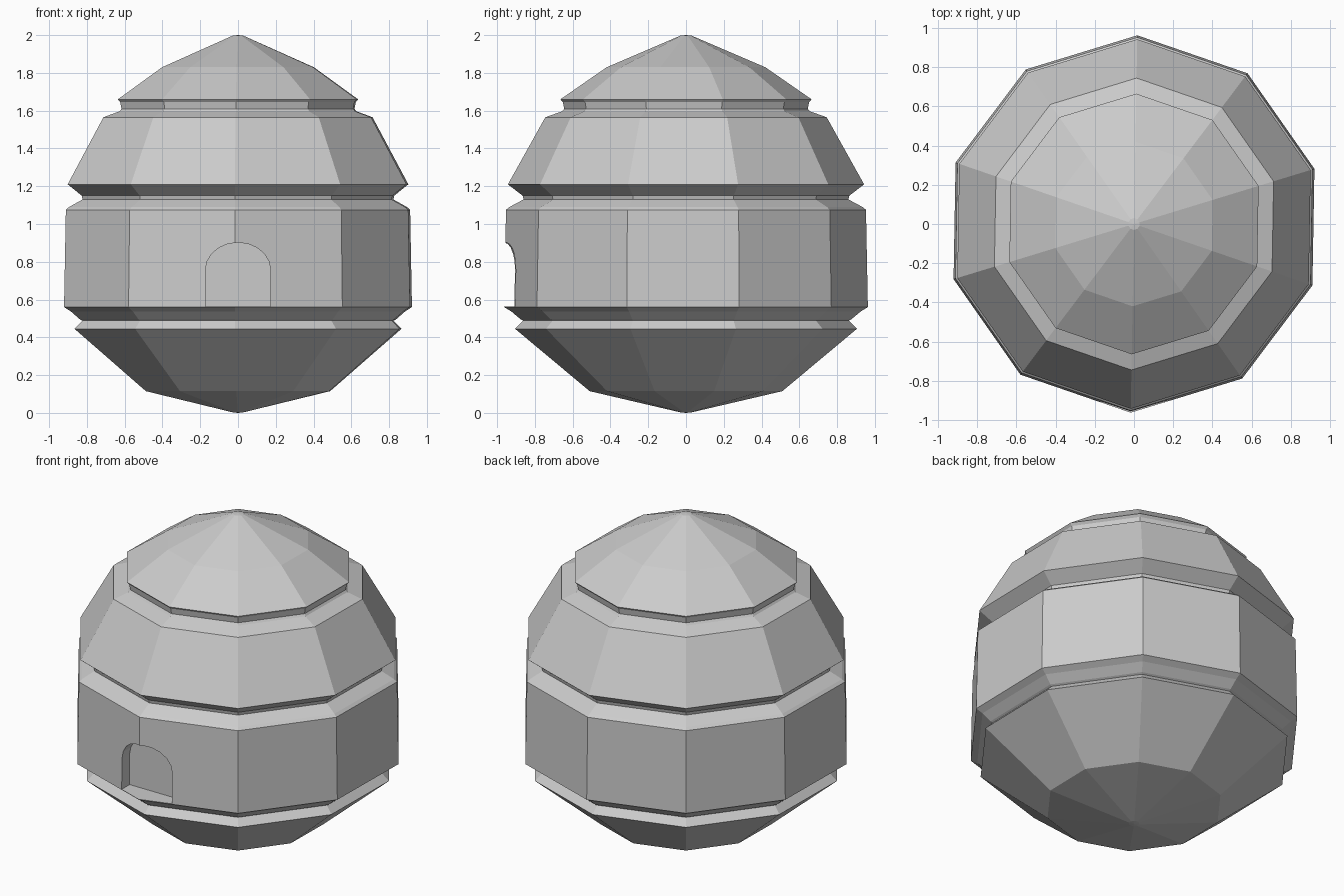
import bpy, bmesh
from math import sin, cos, pi, radians

if "Cube" in bpy.data.objects:
    bpy.data.objects.remove(bpy.data.objects["Cube"])

SIDES = 10
TWIST = radians(-1)


def finish(name, bm):
    bmesh.ops.recalc_face_normals(bm, faces=bm.faces)
    mesh = bpy.data.meshes.new(name)
    bm.to_mesh(mesh)
    bm.free()
    obj = bpy.data.objects.new(name, mesh)
    bpy.context.collection.objects.link(obj)
    return obj


def lathe(name, profile, bottom, top):
    """Ten-sided body from (corner radius, height) rings, closed by two tips."""
    bm = bmesh.new()
    rings = []
    for r, z in profile:
        angles = [pi / 2 + TWIST + 2 * pi * i / SIDES for i in range(SIDES)]
        rings.append([bm.verts.new((r * cos(a), r * sin(a), z)) for a in angles])
    low, high = bm.verts.new((0, 0, bottom)), bm.verts.new((0, 0, top))
    for i in range(SIDES):
        j = (i + 1) % SIDES
        bm.faces.new((low, rings[0][j], rings[0][i]))
        bm.faces.new((high, rings[-1][i], rings[-1][j]))
        for a, b in zip(rings, rings[1:]):
            bm.faces.new((a[i], a[j], b[j], b[i]))
    return finish(name, bm)


# Hive body: base, door tier, upper tier and cap, separated by grooves
hive = lathe("hive_body", [
    (0.03, 0.003), (0.51, 0.115),
    (0.905, 0.445), (0.862, 0.488), (0.875, 0.495),
    (0.925, 0.537), (0.963, 0.56), (0.953, 1.075),
    (0.935, 1.09), (0.86, 1.13), (0.865, 1.15),
    (0.943, 1.21), (0.745, 1.565),
    (0.655, 1.597), (0.645, 1.61), (0.652, 1.645),
    (0.665, 1.66), (0.42, 1.83), (0.03, 1.997),
], 0.0, 2.0)

# Arched doorway cutter
half, floor, spring, rise = 0.173, 0.563, 0.755, 0.147
outline = [(-half, floor), (half, floor)]
outline += [(half * cos(pi * i / 10), spring + rise * sin(pi * i / 10)) for i in range(11)]
bm = bmesh.new()
face = bm.faces.new([bm.verts.new((x, -1.1, z)) for x, z in outline])
new = bmesh.ops.extrude_face_region(bm, geom=[face])["geom"]
bmesh.ops.translate(bm, vec=(0, 0.27, 0),
                    verts=[v for v in new if isinstance(v, bmesh.types.BMVert)])
cutter = finish("door_cutter", bm)
cutter.hide_render = True

# Carve the doorway recess
mod = hive.modifiers.new("doorway", "BOOLEAN")
mod.operation = "DIFFERENCE"
mod.solver = "EXACT"
mod.object = cutter
bpy.context.view_layer.objects.active = hive
bpy.ops.object.modifier_apply(modifier=mod.name)
bpy.data.objects.remove(cutter, do_unlink=True)
